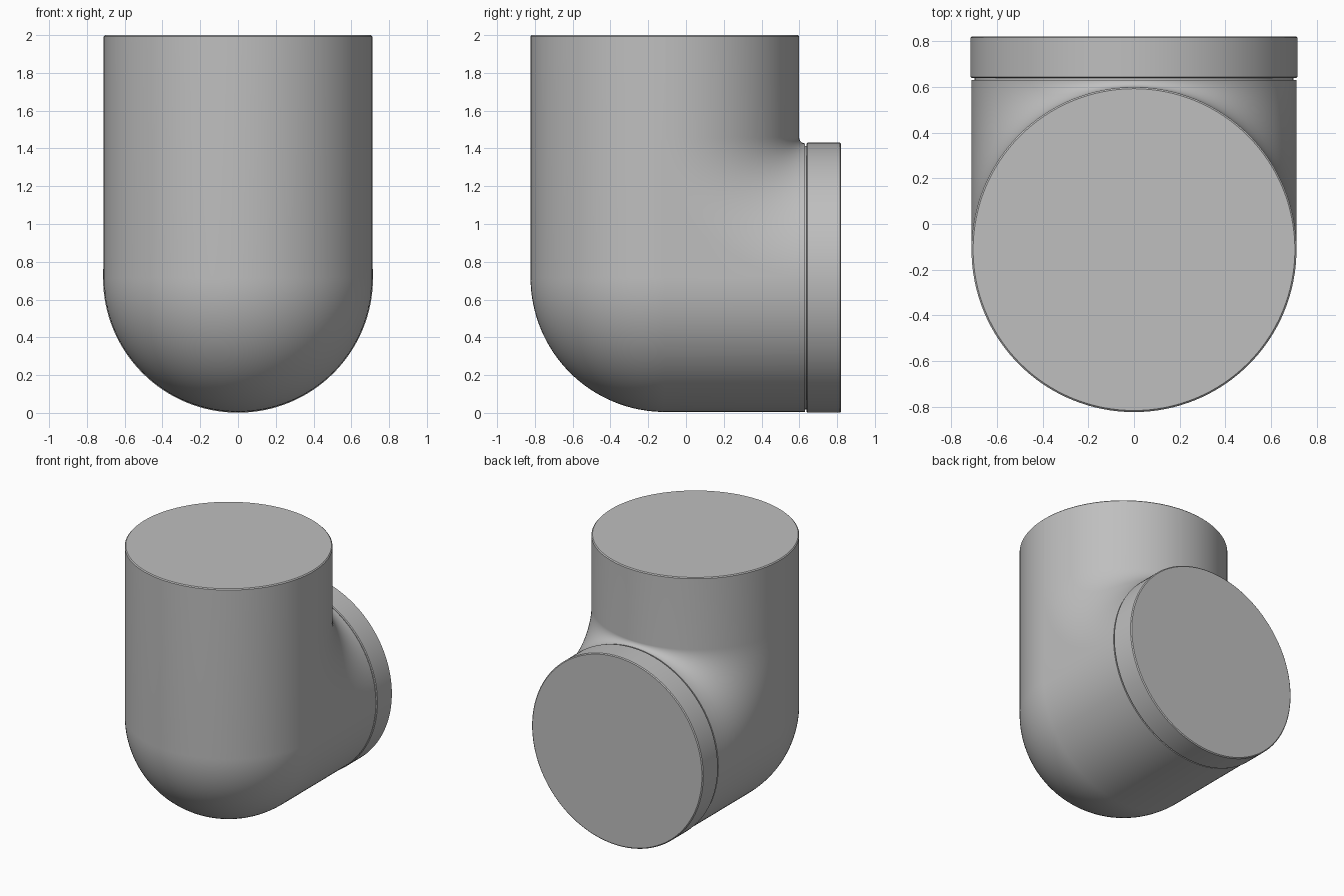
import bpy, bmesh
from math import sin, cos, pi, radians

cube = bpy.data.objects.get("Cube")
if cube:
    bpy.data.objects.remove(cube, do_unlink=True)

R = 0.711                    # pipe radius
AY, AZ = -0.112, 0.716       # vertical axis y, horizontal axis z
END = 0.63                   # back end of the pipe body
TOP, EDGE = 2.0, 0.007       # top height and edge rounding
BEND = END - AY              # centre line radius of the inner bend
PZ = AZ + BEND               # height of the bend pivot
HALF, ARC = 64, 32           # columns per half circle, steps per bend

grey = bpy.data.materials.new("plain grey")
grey.use_nodes = True
grey.diffuse_color = (0.52, 0.52, 0.52, 1)
grey.node_tree.nodes["Principled BSDF"].inputs["Base Color"].default_value = grey.diffuse_color


def skin(name, columns):
    """Join closed rings of columns into a capped, smooth shaded object."""
    bm = bmesh.new()
    grid = [[bm.verts.new(p) for p in col] for col in columns]
    count = len(grid)
    for i, a in enumerate(grid):
        b = grid[(i + 1) % count]
        for j in range(len(a) - 1):
            bm.faces.new((a[j], a[j + 1], b[j + 1], b[j]))
    bm.faces.new([c[0] for c in grid])
    bm.faces.new([c[-1] for c in grid])
    bmesh.ops.remove_doubles(bm, verts=bm.verts, dist=0.00005)
    bmesh.ops.recalc_face_normals(bm, faces=bm.faces)
    mesh = bpy.data.meshes.new(name)
    bm.to_mesh(mesh)
    bm.free()
    mesh.materials.append(grey)
    mesh.shade_smooth()
    mesh.set_sharp_from_angle(angle=radians(30))
    obj = bpy.data.objects.new(name, mesh)
    bpy.context.collection.objects.link(obj)
    return obj


def elbow_column(phi, outer):
    """Path from the top rim, round the bend, to the back end."""
    x, h = R * sin(phi), R * cos(phi)
    k = 1 - EDGE / R
    path = [(x * k, AY - h * k, TOP), (x, AY - h, TOP - EDGE)]
    # outer half rounds the ball end, inner half follows the tight bend
    cy, cz, rad = (AY, AZ, h) if outer else (END, PZ, BEND + h)
    for s in range(ARC + 1):
        t = s / ARC * pi / 2
        path.append((x, cy - rad * cos(t), cz - rad * sin(t)))
    path.append((x, END, AZ - h))
    return path


# Elbow body
columns = [elbow_column(-pi / 2 + pi * i / HALF, True) for i in range(HALF + 1)]
columns += [elbow_column(pi / 2 + pi * i / HALF, False) for i in range(HALF + 1)]
skin("elbow_body", columns)


def disc(name, profile):
    """Turn a (y, radius) profile round the horizontal axis."""
    n = 2 * HALF
    skin(name, [[(r * sin(2 * pi * i / n), y, AZ + r * cos(2 * pi * i / n))
                 for y, r in profile] for i in range(n)])


# Recessed neck and end collar
disc("groove_neck", [(0.61, 0.698), (0.65, 0.698)])
disc("end_collar", [(0.638, 0.709), (0.643, 0.715), (0.815, 0.715), (0.821, 0.708)])
